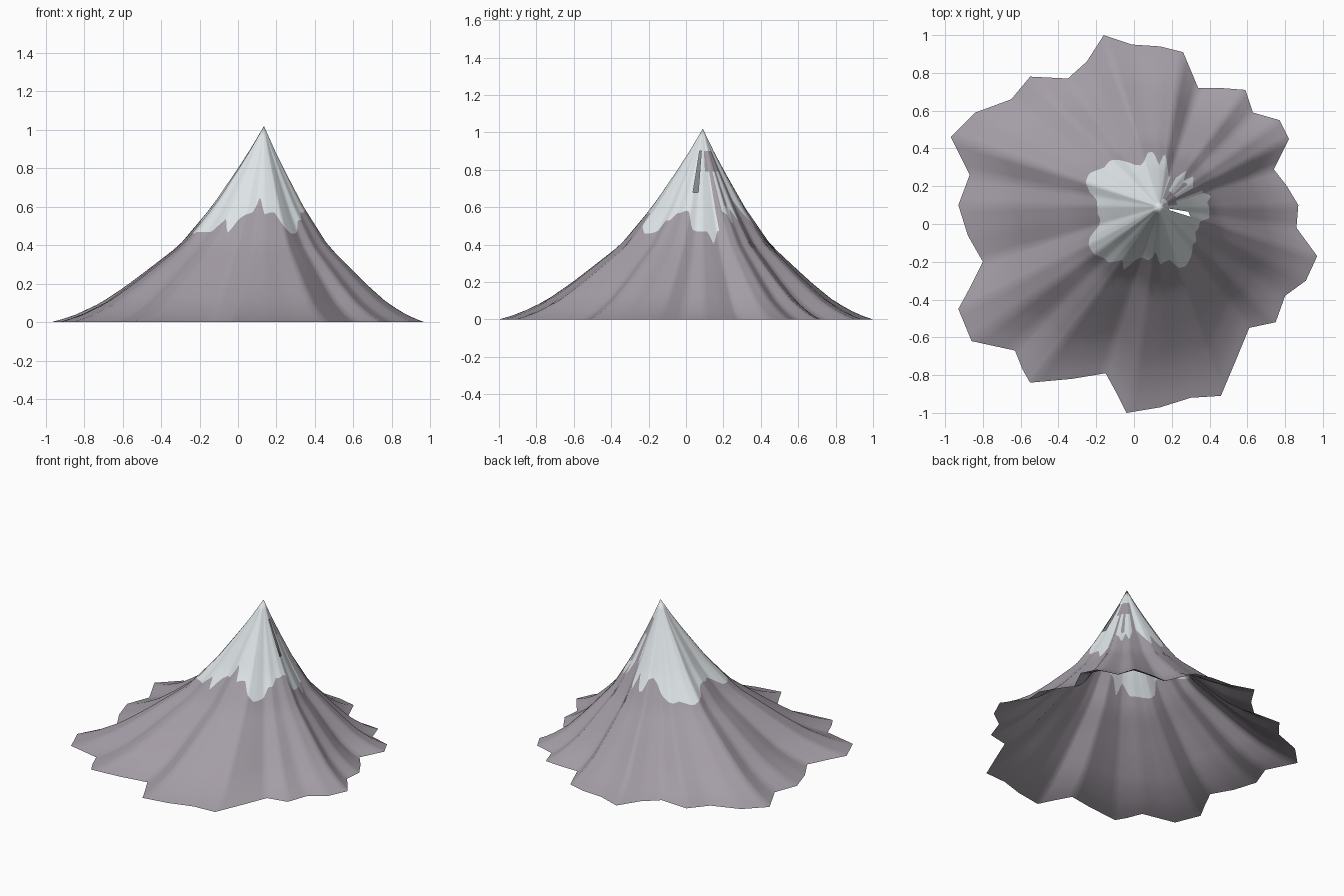
import bpy, bmesh, math
from mathutils import Vector

if "Cube" in bpy.data.objects:
    bpy.data.objects.remove(bpy.data.objects["Cube"])

PEAK = Vector((0.135, 0.09, 1.02))
SPLIT = 4          # columns between neighbouring foot points

# Foot of the mountain, counterclockwise, in hundredths
FOOT = [(97, -17), (86, -2), (87, 10), (81, 20), (74, 29), (82, 45), (77, 55),
        (63, 59), (59, 71), (46, 72), (34, 72), (26, 91), (14, 94), (-1, 95),
        (-16, 100), (-25, 86), (-35, 77), (-55, 78), (-65, 66), (-84, 59),
        (-97, 46), (-87, 26), (-93, 10), (-88, -6), (-80, -20), (-87, -34),
        (-93, -45), (-86, -62), (-63, -67), (-59, -77), (-55, -84), (-33, -82),
        (-15, -79), (-9, -90), (-4, -100), (14, -97), (30, -92), (46, -91),
        (54, -72), (61, -55), (75, -52), (80, -38), (91, -30)]

# Height of the snow line every six degrees, in hundredths
SNOW_LINE = [47, 47, 40, 47, 48, 58, 56, 50, 60, 52, 62, 55, 64, 58, 48, 60, 49, 50, 57, 58,
             55, 49, 46, 45, 46, 45, 44, 46, 47, 52, 53, 52, 53, 51, 46, 46, 47, 47, 47, 54,
             46, 54, 56, 57, 66, 56, 57, 57, 50, 46, 46, 47, 53, 53, 57, 57, 58, 58, 48, 47]

# Spread of the slope at each height
PROFILE = [(0, 1), (0.03, 0.91), (0.1, 0.78), (0.2, 0.65), (0.4, 0.415),
           (0.6, 0.26), (0.8, 0.13), (0.9, 0.068), (1.02, 0)]

# Bare rock showing through the snow: first angle, last angle, low, high
STREAKS = [(8, 70, 0.79, 0.9), (20, 29, 0.5, 0.8), (38, 46, 0.6, 0.8), (60, 70, 0.5, 0.8)]
GAP = (-18, -8.5, 0.68, 0.9)


def material(name, colour):
    mat = bpy.data.materials.new(name)
    mat.use_nodes = True
    mat.diffuse_color = (*colour, 1)
    shader = mat.node_tree.nodes["Principled BSDF"]
    shader.inputs["Base Color"].default_value = (*colour, 1)
    shader.inputs["Roughness"].default_value = 0.9
    return mat


def spread(z):
    for (z0, f0), (z1, f1) in zip(PROFILE, PROFILE[1:]):
        if z <= z1:
            return f0 + (f1 - f0) * (z - z0) / (z1 - z0)
    return 0


def snow_height(angle):
    step = (angle % 360) / 6
    i = int(step)
    a, b = SNOW_LINE[i % 60], SNOW_LINE[(i + 1) % 60]
    return (a + (b - a) * (step - i)) / 100


def angle_of(v):
    return math.degrees(math.atan2(v.y, v.x))


def inside(area, angle, z):
    return area[0] < angle < area[1] and area[2] < z < area[3]


# Columns: exact foot offsets and softened ones for the upper slope
foot = [Vector((x / 100, y / 100)) - PEAK.xy for x, y in FOOT]
count = len(foot)
soft = [sum((foot[(i + k) % count] for k in range(-2, 3)), Vector((0, 0))) / 5
        for i in range(count)]


def columns(points):
    return [points[i].lerp(points[(i + 1) % count], s / SPLIT)
            for i in range(count) for s in range(SPLIT)]


# Rings of heights from the peak to the foot; one ring follows the snow line
def heights(line):
    cap = [0.96, 0.9, 0.845, 0.79, 0.735, 0.68]
    upper = [0.68 + (line - 0.68) * k / 4 for k in range(1, 5)]
    lower = [line * (1 - k / 14) ** 1.3 for k in range(1, 15)]
    return cap + upper + lower


SNOW_RINGS = 10
bm = bmesh.new()
peak = bm.verts.new(PEAK)
grid = []
for sharp, smooth in zip(columns(foot), columns(soft)):
    column = []
    for z in heights(snow_height(angle_of(sharp))):
        f = spread(z)
        offset = smooth.lerp(sharp, 0.35 + 0.65 * f) * f
        column.append(bm.verts.new((PEAK.x + offset.x, PEAK.y + offset.y, z)))
    grid.append(column)

# Slope faces: snow above the line, rock below and in the streaks
for i, left in enumerate(grid):
    right = grid[(i + 1) % len(grid)]
    bm.faces.new((peak, left[0], right[0])).material_index = 1
    for k in range(len(left) - 1):
        corners = (left[k], left[k + 1], right[k + 1], right[k])
        centre = sum((v.co for v in corners), Vector()) / 4
        angle = angle_of(centre - PEAK)
        if inside(GAP, angle, centre.z):
            continue
        face = bm.faces.new(corners)
        bare = any(inside(s, angle, centre.z) for s in STREAKS)
        face.material_index = int(k + 1 < SNOW_RINGS and not bare)

for face in bm.faces:
    face.smooth = True
mesh = bpy.data.meshes.new("mountain_slope")
bm.to_mesh(mesh)
bm.free()
mesh.materials.append(material("grey rock", (0.37, 0.335, 0.38)))
mesh.materials.append(material("white snow", (0.76, 0.81, 0.83)))
mountain = bpy.data.objects.new("mountain_slope", mesh)
bpy.context.collection.objects.link(mountain)
